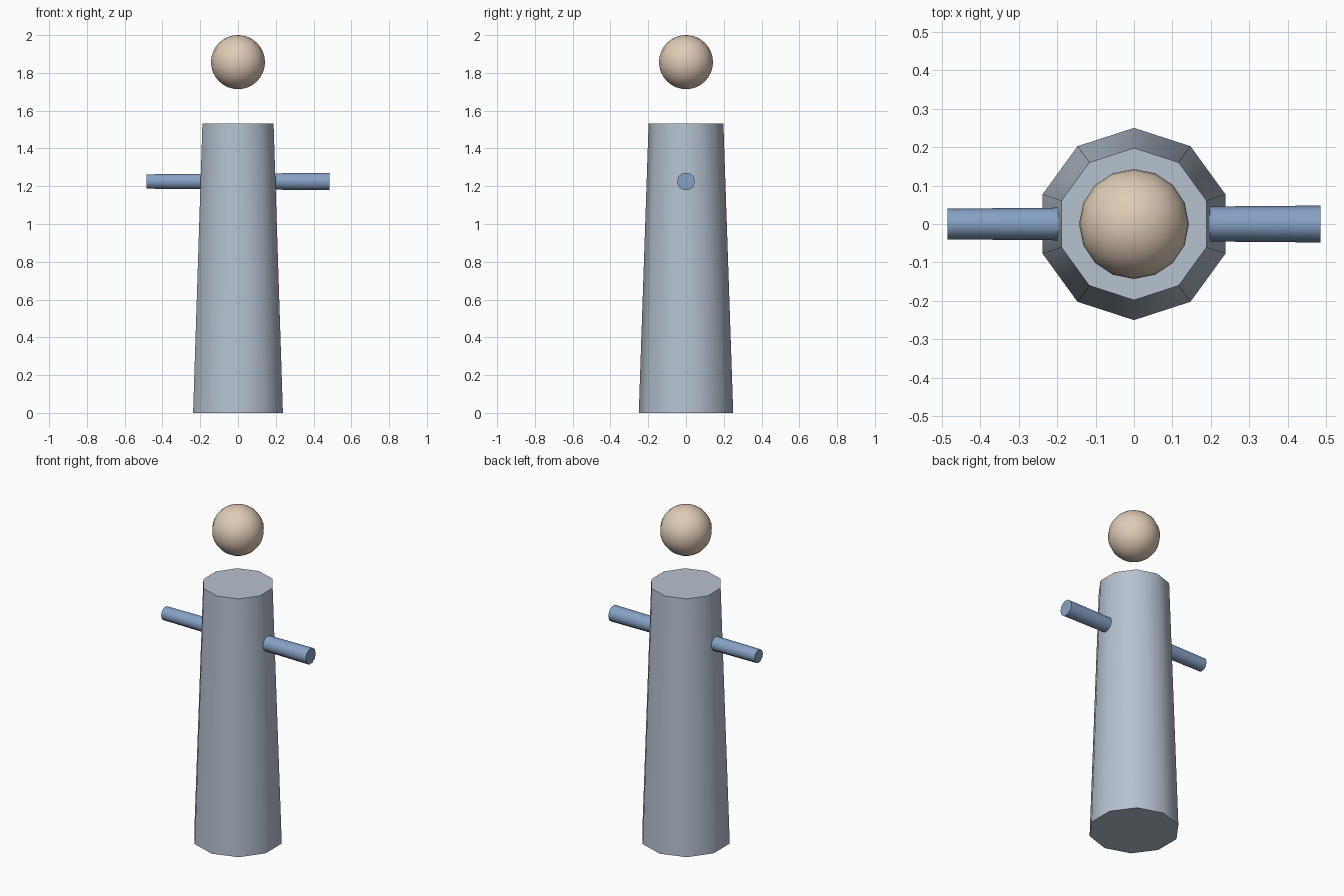
import bpy, bmesh, math
from mathutils import Matrix

if "Cube" in bpy.data.objects:
    bpy.data.objects.remove(bpy.data.objects["Cube"])


def material(name, rgb):
    m = bpy.data.materials.new(name)
    m.diffuse_color = (*rgb, 1.0)
    m.use_nodes = True
    m.node_tree.nodes["Principled BSDF"].inputs["Base Color"].default_value = m.diffuse_color
    return m


def finish(name, bm, mat, angle):
    bmesh.ops.recalc_face_normals(bm, faces=bm.faces)
    mesh = bpy.data.meshes.new(name)
    bm.to_mesh(mesh)
    bm.free()
    mesh.materials.append(mat)
    ob = bpy.data.objects.new(name, mesh)
    bpy.context.collection.objects.link(ob)
    bpy.ops.object.select_all(action='DESELECT')
    ob.select_set(True)
    bpy.context.view_layer.objects.active = ob
    bpy.ops.object.shade_smooth_by_angle(angle=math.radians(angle))
    return ob


def frustum(name, mat, sides, r0, r1, length, matrix):
    """Capped taper along local z, with a corner on local +y."""
    bm = bmesh.new()
    rings = []
    for r, z in ((r0, 0), (r1, length)):
        rings.append([bm.verts.new((r * math.sin(math.tau * i / sides),
                                    r * math.cos(math.tau * i / sides), z))
                      for i in range(sides)])
    low, high = rings
    for i in range(sides):
        j = (i + 1) % sides
        bm.faces.new((low[i], low[j], high[j], high[i]))
    bm.faces.new(low)
    bm.faces.new(high)
    bm.transform(matrix)
    return finish(name, bm, mat, 45)


grey = material("pale blue grey", (0.47, 0.54, 0.63))
blue = material("soft blue", (0.24, 0.36, 0.56))
skin = material("warm beige", (0.74, 0.60, 0.47))

# Tapered ten-sided body
frustum("body", grey, 10, 0.25, 0.198, 1.533, Matrix.Identity(4))

# Single tapered rod through the body forming both arms
frustum("arms", blue, 10, 0.04, 0.048, 0.97,
        Matrix.Translation((-0.485, 0, 1.225)) @ Matrix.Rotation(math.pi / 2, 4, 'Y'))

# Floating head
bm = bmesh.new()
bmesh.ops.create_uvsphere(bm, u_segments=16, v_segments=16, radius=0.143,
                          matrix=Matrix.Translation((0, 0, 1.857)))
finish("head", bm, skin, 60)
